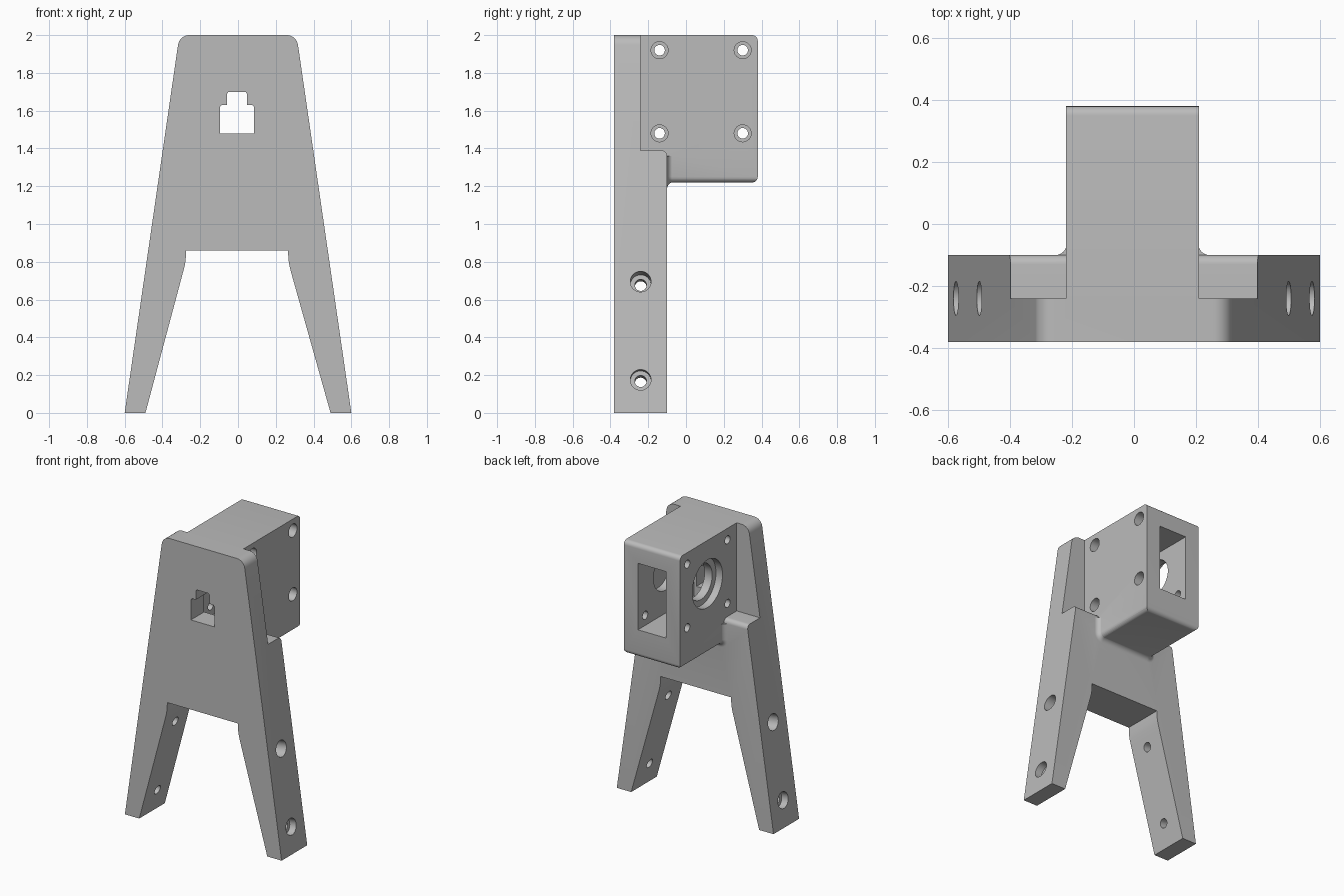
import bpy, bmesh
from math import sin, cos, pi, atan
from mathutils import Vector

cube = bpy.data.objects.get("Cube")
if cube:
    bpy.data.objects.remove(cube)

grey = bpy.data.materials.new("light_grey")
grey.use_nodes = True
colour = (0.5, 0.5, 0.5, 1)
grey.diffuse_color = colour
grey.node_tree.nodes["Principled BSDF"].inputs["Base Color"].default_value = colour

MID = -0.005      # slight sideways offset of the housing
HALF = 0.215      # half width of the housing
SLOPE = 0.145     # lean of the outer leg faces
LEAN = atan(SLOPE)


def finish(name, bm):
    bmesh.ops.recalc_face_normals(bm, faces=bm.faces)
    mesh = bpy.data.meshes.new(name)
    bm.to_mesh(mesh)
    bm.free()
    mesh.materials.append(grey)
    obj = bpy.data.objects.new(name, mesh)
    bpy.context.collection.objects.link(obj)
    return obj


def loft(name, rings):
    bm = bmesh.new()
    loops = [[bm.verts.new(p) for p in ring] for ring in rings]
    n = len(loops[0])
    for a, b in zip(loops, loops[1:]):
        for i in range(n):
            j = (i + 1) % n
            bm.faces.new((a[i], a[j], b[j], b[i]))
    bm.faces.new(loops[0])
    bm.faces.new(loops[-1])
    return finish(name, bm)


def prism_y(name, pts, lo, hi):
    return loft(name, [[(x, y, z) for x, z in pts] for y in (lo, hi)])


def prism_x(name, pts, lo, hi):
    return loft(name, [[(x, y, z) for y, z in pts] for x in (lo, hi)])


def arc(cx, cy, r, start, end, steps=8):
    angles = [start + (end - start) * i / steps for i in range(steps + 1)]
    return [(cx + r * cos(a), cy + r * sin(a)) for a in angles]


def rod(name, start, end, r, sides=40):
    start, end = Vector(start), Vector(end)
    bm = bmesh.new()
    bmesh.ops.create_cone(bm, cap_ends=True, segments=sides, radius1=r, radius2=r,
                          depth=(end - start).length)
    turn = (end - start).to_track_quat('Z', 'Y').to_matrix()
    bmesh.ops.rotate(bm, matrix=turn, verts=bm.verts)
    bmesh.ops.translate(bm, vec=(start + end) / 2, verts=bm.verts)
    return finish(name, bm)


def combine(body, other, operation):
    mod = body.modifiers.new(operation.lower(), 'BOOLEAN')
    mod.operation, mod.solver, mod.object = operation, 'EXACT', other
    other.hide_render = True
    graph = bpy.context.evaluated_depsgraph_get()
    mesh = bpy.data.meshes.new_from_object(body.evaluated_get(graph))
    body.modifiers.clear()
    body.data = mesh
    bpy.data.objects.remove(other)


def cut(body, other):
    combine(body, other, 'DIFFERENCE')


# A-shaped frame with rounded top corners and an open foot
r = 0.06
centre_x = 0.6 - SLOPE * (2 - r) - r / cos(LEAN)
outer = [(0.6, 0)] + arc(centre_x, 2 - r, r, LEAN, pi / 2)
inner = [(0.27, 0.86), (0.272, 0.81), (0.278, 0.775), (0.29, 0.73), (0.49, 0)]
right_edge = [(x + (MID if z else 0), z) for x, z in inner] + outer
left_edge = [(-x, z) for x, z in outer[::-1]] + [(-x + (MID if z else 0), z) for x, z in inner[::-1]]
frame = prism_y("stand_frame", right_edge + left_edge, -0.38, -0.1)

# Flared collar where the housing leaves the frame
rings = []
R = 0.035
flare = [(-0.15, R)] + [(-0.1 + R - R * cos(a), R - R * sin(a))
                        for a in [i * pi / 16 for i in range(9)]]
for y, d in flare:
    d -= 0.002
    c = 0.03 + d
    side = [(HALF - 0.03 + x, z) for x, z in arc(0, 1.25, c, 0, -pi / 2, 6)]
    outline = [(HALF + d, 1.6)] + side
    outline += [(-x, z) for x, z in outline[::-1]]
    rings.append([(x + MID, y, z) for x, z in outline])
combine(frame, loft("collar", rings), 'UNION')

# Thin the upper frame behind, leaving rounded shoulders
step = [(-0.24, 1.39)] + arc(-0.13, 1.36, 0.03, pi / 2, 0)
step += [(0.05, 1.36), (0.05, 2.1), (-0.24, 2.1)]
cut(frame, prism_x("step_cutter", step, -1, 1))

# Housing block with rounded lower and back edges
bm = bmesh.new()
bmesh.ops.create_cube(bm, size=1)
bmesh.ops.scale(bm, vec=(2 * HALF, 0.68, 0.78), verts=bm.verts)
bmesh.ops.translate(bm, vec=(MID, 0.04, 1.61), verts=bm.verts)
soft = []
for e in bm.edges:
    mid = (e.verts[0].co + e.verts[1].co) / 2
    back = mid.y > 0.3
    bottom = mid.z < 1.3
    top = mid.z > 1.9
    if (back and (bottom or top)) or (bottom and abs(mid.x) > 0.1):
        soft.append(e)
bmesh.ops.bevel(bm, geom=soft, offset=0.03, segments=6, profile=0.5, affect='EDGES')
combine(frame, finish("housing", bm), 'UNION')

# Inner cavity, open at the back
cavity = [(MID + x, z) for x, z in ((-0.107, 1.41), (0.107, 1.41), (0.107, 1.87), (-0.107, 1.87))]
cut(frame, prism_y("cavity_cutter", cavity, -0.235, 0.5))

# Stepped window in the front
half_window = [(0.09, 1.48), (0.09, 1.62), (0.08, 1.63), (0.052, 1.63), (0.052, 1.69), (0.045, 1.7)]
window = half_window + [(-x, z) for x, z in half_window[::-1]]
cut(frame, prism_y("window_cutter", [(x + MID, z) for x, z in window], -0.5, -0.2))

# Main bore with seat on one side, blind seat on the far inner wall
AY, AZ = 0.08, 1.7
for x0, x1, radius in ((-0.4, -0.17, 0.165), (-0.3, 0, 0.123), (0, 0.16, 0.13)):
    cut(frame, rod("bore_cutter", (x0, AY, AZ), (x1, AY, AZ), radius, 64))

# Four screw holes across the housing, recessed on one side
for y in (AY - 0.22, AY + 0.22):
    for z in (AZ - 0.22, AZ + 0.22):
        cut(frame, rod("screw_cutter", (-0.4, y, z), (0.4, y, z), 0.028, 24))
        cut(frame, rod("recess_cutter", (0.15, y, z), (0.4, y, z), 0.045, 32))

# Recessed holes square to the outer leg faces
for s in (-1, 1):
    inward = Vector((-s * cos(LEAN), 0, -sin(LEAN)))
    for z, depth in ((0.695, 0.13), (0.175, 0.05)):
        face = Vector((s * (0.6 - SLOPE * z), -0.24, z))
        cut(frame, rod("leg_hole_cutter", face - inward * 0.1, face + inward * 0.32, 0.031, 24))
        cut(frame, rod("leg_recess_cutter", face - inward * 0.1, face + inward * depth, 0.055, 32))

# Smooth the curved faces and keep the edges crisp
bpy.ops.object.select_all(action='DESELECT')
frame.select_set(True)
bpy.context.view_layer.objects.active = frame
bpy.ops.object.shade_smooth_by_angle()
